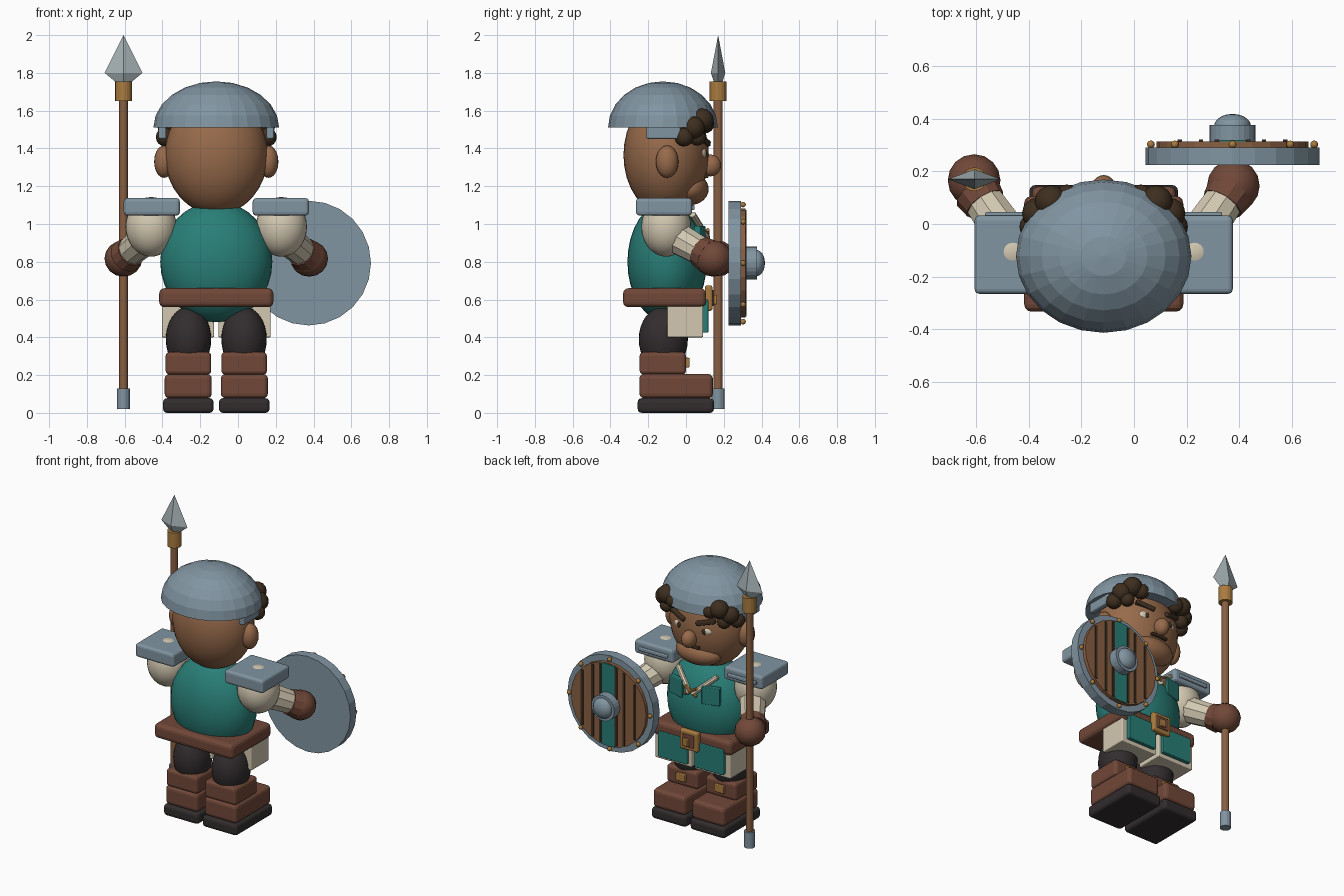
import bpy, bmesh
from math import cos, sin, pi, radians
from mathutils import Vector, Matrix

cube = bpy.data.objects.get("Cube")
if cube:
    bpy.data.objects.remove(cube, do_unlink=True)

CX, CY = -0.115, -0.1          # body axis


def material(name, r, g, b):
    m = bpy.data.materials.new(name)
    m.use_nodes = True
    m.diffuse_color = (r, g, b, 1)
    m.node_tree.nodes["Principled BSDF"].inputs["Base Color"].default_value = (r, g, b, 1)
    return m


STEEL = material("steel", .22, .30, .36)
BRIGHT = material("bright_steel", .37, .43, .45)
TEAL = material("teal_cloth", .022, .21, .185)
LEATHER = material("leather", .165, .065, .04)
WOOD = material("wood", .25, .115, .055)
DARK = material("dark_cloth", .032, .026, .027)
CREAM = material("cream_linen", .65, .58, .44)
GOLD = material("brass", .40, .20, .05)
HAIR = material("dark_hair", .048, .028, .014)
SKIN = material("skin", .31, .145, .07)


def finish(name, bm, mat, smooth=True):
    me = bpy.data.meshes.new(name)
    bmesh.ops.recalc_face_normals(bm, faces=bm.faces[:])
    for f in bm.faces:
        f.smooth = smooth
    bm.to_mesh(me)
    bm.free()
    me.materials.append(mat)
    ob = bpy.data.objects.new(name, me)
    bpy.context.collection.objects.link(ob)
    return ob


def ball(name, c, r, mat, seg=32, smooth=True, dome=False):
    """Ellipsoid; dome keeps only the closed upper half."""
    bm = bmesh.new()
    bmesh.ops.create_uvsphere(bm, u_segments=seg, v_segments=seg // 2, radius=1)
    if dome:
        geom = bm.verts[:] + bm.edges[:] + bm.faces[:]
        bmesh.ops.bisect_plane(bm, geom=geom, plane_co=(0, 0, -.001),
                               plane_no=(0, 0, -1), clear_outer=True)
        bmesh.ops.holes_fill(bm, edges=[e for e in bm.edges if e.is_boundary])
    bm.transform(Matrix.Translation(c) @ Matrix.Diagonal((*r, 1)))
    return finish(name, bm, mat, smooth)


def box(name, lo, hi, mat, bevel=0.0, rot=None):
    """Box between two corners, with rounded edges if bevel is set."""
    lo, hi = Vector(lo), Vector(hi)
    bm = bmesh.new()
    bmesh.ops.create_cube(bm, size=1)
    bm.transform(Matrix.Diagonal((*(hi - lo), 1)))
    if bevel:
        bmesh.ops.bevel(bm, geom=bm.edges[:], offset=bevel, segments=3,
                        profile=.5, affect='EDGES')
    turn = rot if rot else Matrix.Identity(4)
    bm.transform(Matrix.Translation((lo + hi) / 2) @ turn)
    return finish(name, bm, mat, False)


def rod(name, a, b, r1, r2, mat, seg=16):
    """Cylinder or cone from point a to point b."""
    a, b = Vector(a), Vector(b)
    d = b - a
    bm = bmesh.new()
    bmesh.ops.create_cone(bm, cap_ends=True, segments=seg, radius1=r1, radius2=r2,
                          depth=d.length)
    bm.transform(Matrix.Translation((a + b) / 2) @ d.to_track_quat('Z', 'Y').to_matrix().to_4x4())
    return finish(name, bm, mat, False)


def side_box(name, s, x1, x2, y1, y2, z1, z2, mat, bevel=0.0, rot=None):
    xa, xb = sorted((CX + s * x1, CX + s * x2))
    return box(name, (xa, y1, z1), (xb, y2, z2), mat, bevel, rot)


# Torso, belt and buckle
ball("torso", (CX, CY, .8), (.297, .21, .32), TEAL)
box("belt", (CX - .302, -.333, .56), (CX + .302, .106, .66), LEATHER, .028)
box("buckle_frame", (CX - .07, .1, .54), (CX + .07, .14, .675), GOLD, .012)
box("buckle_inset", (CX - .045, .13, .565), (CX + .045, .148, .65), LEATHER, .005)
box("buckle_pin", (CX - .012, .14, .575), (CX + .03, .165, .625), GOLD, .005)

# Head and face
ball("head", (CX, -.105, 1.365), (.273, .226, .315), SKIN)
ball("nose", (CX, .13, 1.31), (.048, .056, .058), SKIN, 20)
ball("chin", (CX, .02, 1.185), (.165, .1, .085), SKIN)
box("mouth", (CX - .062, .085, 1.243), (CX + .062, .118, 1.262), HAIR, .005)
ball("helmet", (CX, -.122, 1.51), (.333, .291, .245), STEEL, 24, False, True)

CURLS = [(.27, -.01, 1.46, .05), (.25, .04, 1.51, .06), (.2, .085, 1.55, .062),
         (.14, .1, 1.53, .05), (.22, .06, 1.46, .045)]

for s, tag in ((1, "left"), (-1, "right")):
    def X(dx):
        return CX + s * dx

    # Face details on each side
    ball(tag + "_ear", (X(.277), -.1, 1.33), (.052, .06, .086), SKIN, 20)
    ball(tag + "_eye", (X(.1), .075, 1.375), (.045, .033, .034), CREAM, 20)
    ball(tag + "_pupil", (X(.094), .1, 1.373), (.02, .012, .021), HAIR, 16)
    side_box(tag + "_brow", s, .04, .17, .08, .115, 1.425, 1.455, HAIR, .008,
             Matrix.Rotation(-s * .3, 4, 'Z') @ Matrix.Rotation(-s * .25, 4, 'Y'))
    side_box(tag + "_helmet_guard", s, .265, .305, -.21, -.03, 1.45, 1.53, STEEL, .01)
    for i, (dx, y, z, r) in enumerate(CURLS):
        ball(f"{tag}_hair_curl_{i + 1}", (X(dx), y, z), (r, r, r), HAIR, 16)

    # Collar and lacing
    rod(tag + "_collar_trim", (X(.15), .035, 1.05), (X(.01), .112, .925), .018, .018, CREAM, 8)
    rod(tag + "_lace", (X(-.045), .115, .97), (X(.045), .115, .915), .01, .01, GOLD, 8)
    side_box(tag + "_collar_flap", s, .07, .19, .055, .09, .87, .99, TEAL, .005,
             Matrix.Rotation(-s * .25, 4, 'Z'))

    # Shoulder, arm and glove
    ball(tag + "_shoulder", (X(.345), -.105, .985), (.135, .132, .158), CREAM)
    side_box(tag + "_shoulder_plate", s, .193, .49, -.265, .032, 1.045, 1.137, STEEL, .018)
    side_box(tag + "_shoulder_plate_trim", s, .23, .45, .02, .045, 1.075, 1.1, STEEL, .006)
    rod(tag + "_forearm", (X(.35), -.07, .94), (X(.475), .115, .835), .088, .075, CREAM, 10)
    rod(tag + "_glove_cuff", (X(.45), .075, .855), (X(.48), .12, .83), .082, .092, LEATHER, 12)
    ball(tag + "_glove", (X(.492), .155 - s * .01, .817), (.1, .1, .096), LEATHER, 16)

    # Skirt panels
    side_box(tag + "_skirt", s, .012, .288, -.1, .09, .4, .6, CREAM, .006)
    side_box(tag + "_skirt_panel", s, .03, .25, .088, .118, .425, .6, TEAL, .005)

    # Leg and boot
    ball(tag + "_leg", (X(.147), -.12, .39), (.12, .13, .172), DARK)
    side_box(tag + "_boot_cuff", s, .027, .268, -.245, 0, .203, .322, LEATHER, .02)
    side_box(tag + "_boot_foot", s, .024, .273, -.247, .142, .078, .206, LEATHER, .024)
    side_box(tag + "_boot_sole", s, .014, .282, -.256, .148, 0, .078, DARK, .022)
    side_box(tag + "_boot_buckle", s, .11, .185, -.01, .018, .24, .292, GOLD, .005)

# Spear
SX, SY = -.606, .17


def spear_part(name, z1, z2, r1, r2, mat, seg=16):
    return rod(name, (SX, SY, z1), (SX, SY, z2), r1, r2, mat, seg)


spear_part("spear_shaft", .06, 1.75, .024, .024, WOOD)
spear_part("spear_foot", .02, .13, .035, .035, STEEL)
spear_part("spear_collar", 1.65, 1.755, .045, .045, GOLD)
bm = bmesh.new()
rings = [[bm.verts.new((SX + w * cos(k * pi / 2), SY + d * sin(k * pi / 2), z)) for k in range(4)]
         for w, d, z in ((.04, .022, 1.75), (.1, .038, 1.8))]
tip = bm.verts.new((SX, SY, 2))
bm.faces.new(rings[0])
for k in range(4):
    n = (k + 1) % 4
    bm.faces.new((rings[0][k], rings[0][n], rings[1][n], rings[1][k]))
    bm.faces.new((rings[1][k], rings[1][n], tip))
finish("spear_head", bm, BRIGHT, False)

# Shield, with its face toward +y
HX, HZ = .374, .793


def shield_disc(name, y1, y2, r1, r2, mat, seg=24):
    return rod(name, (HX, y1, HZ), (HX, y2, HZ), r1, r2, mat, seg)


shield_disc("shield_rim", .224, .29, .33, .33, STEEL)
shield_disc("shield_boards", .28, .314, .288, .288, WOOD)
box("shield_stripe", (HX - .05, .31, HZ - .282), (HX + .05, .319, HZ + .282), TEAL)
for dx, h in ((.06, .27), (.12, .25), (.2, .19)):
    for s in (-1, 1):
        box("shield_board_gap", (HX + s * dx - .008, .312, HZ - h),
            (HX + s * dx + .008, .32, HZ + h), HAIR)
shield_disc("shield_boss_base", .31, .376, .088, .088, STEEL)
ball("shield_boss", (HX, .372, HZ), (.07, .046, .07), STEEL, 20)
for k in range(8):
    a = k * pi / 4
    ball("shield_stud", (HX + .31 * cos(a), .302, HZ + .31 * sin(a)), (.015, .015, .015), GOLD, 12)
